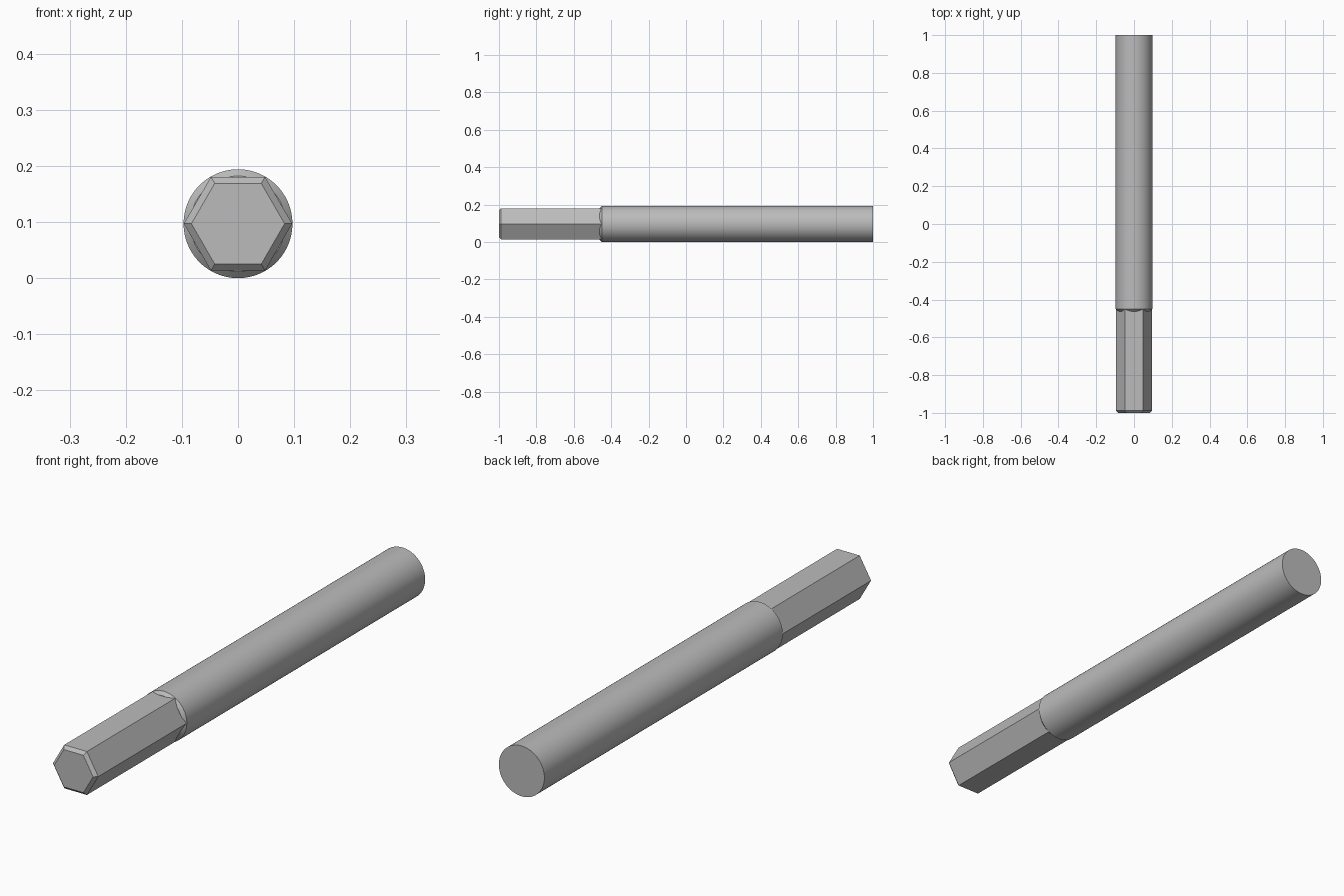
import bpy, bmesh, math

if "Cube" in bpy.data.objects:
    bpy.data.objects.remove(bpy.data.objects["Cube"])

R = 0.097      # handle radius, also the height of the axis
steel = bpy.data.materials.new("grey steel")
steel.diffuse_color = (0.5, 0.5, 0.5, 1)
steel.use_nodes = True
steel.node_tree.nodes["Principled BSDF"].inputs["Base Color"].default_value = steel.diffuse_color


def loft(name, sides, profile):
    """Capped prism along y from (y, radius) stations."""
    bm = bmesh.new()
    rings = []
    for y, r in profile:
        rings.append([bm.verts.new((r * math.cos(math.tau * i / sides), y,
                                    R + r * math.sin(math.tau * i / sides)))
                      for i in range(sides)])
    for a, b in zip(rings, rings[1:]):
        for i in range(sides):
            j = (i + 1) % sides
            bm.faces.new((a[i], a[j], b[j], b[i]))
    bm.faces.new(rings[0])
    bm.faces.new(rings[-1])
    bmesh.ops.recalc_face_normals(bm, faces=bm.faces)
    mesh = bpy.data.meshes.new(name)
    bm.to_mesh(mesh)
    bm.free()
    mesh.materials.append(steel)
    obj = bpy.data.objects.new(name, mesh)
    bpy.context.collection.objects.link(obj)
    return obj


# Hexagonal shank with a chamfered tip, corners pointing to +-x
loft("hex_shank", 6, [(-1.0, 0.083), (-0.988, 0.0965), (-0.44, 0.0965)])

# Round rod with a conical shoulder that meets the hexagon in scallops
rod = loft("round_rod", 96, [(-0.462, 0.085), (-0.45, R), (1.0, R)])
bpy.context.view_layer.objects.active = rod
rod.select_set(True)
bpy.ops.object.shade_smooth_by_angle(angle=math.radians(25))
